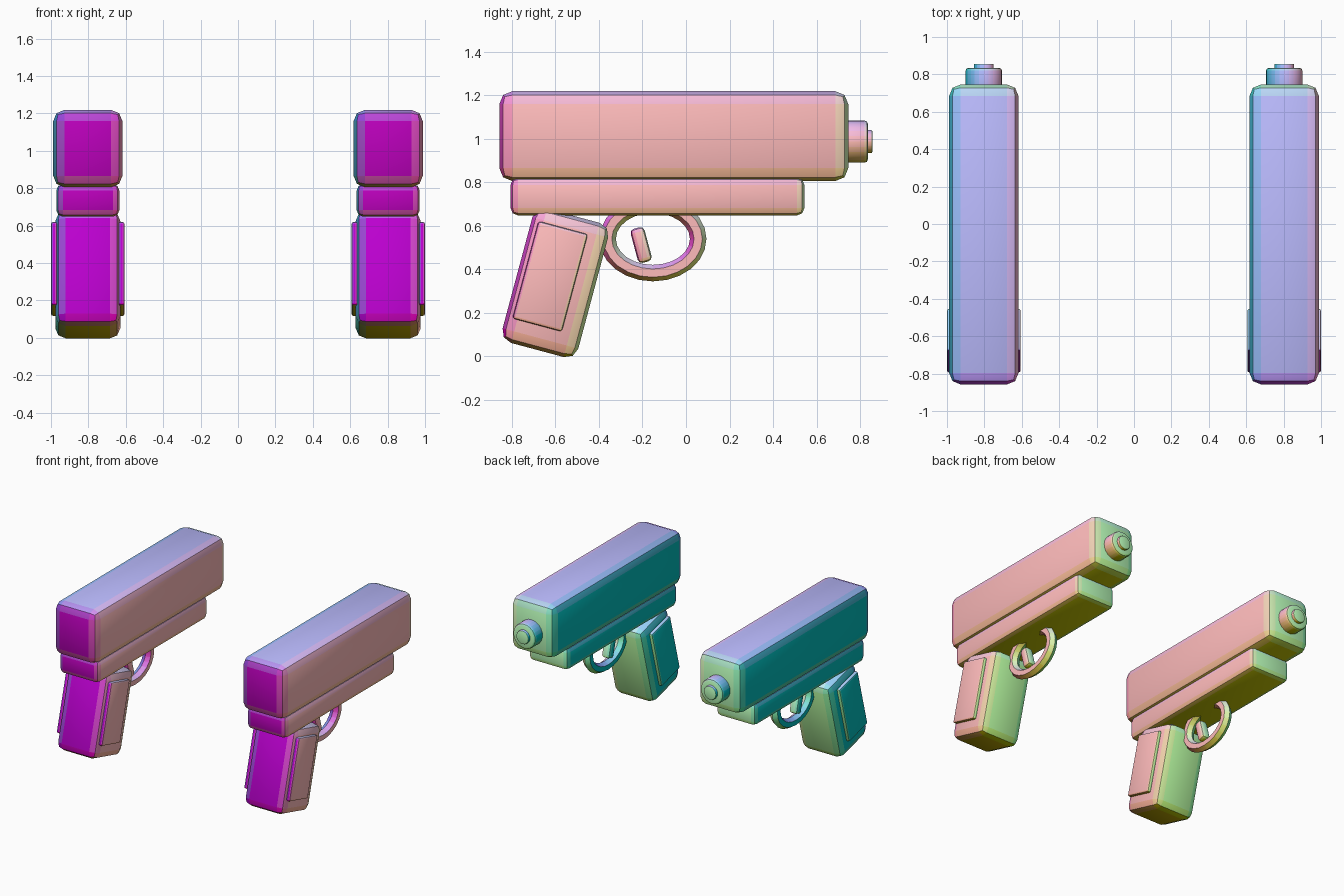
import bpy, bmesh
from math import radians, cos, sin, tau
from mathutils import Matrix

if "Cube" in bpy.data.objects:
    bpy.data.objects.remove(bpy.data.objects["Cube"])

CX = 0.803  # sideways offset of each pistol


def facing_material(n):
    """Colour that follows the direction a face points (x, y, z as red, green, blue)."""
    key = tuple(round(c * 8) for c in n)
    name = "facing_%d_%d_%d" % key
    mat = bpy.data.materials.get(name)
    if mat is None:
        mat = bpy.data.materials.new(name)
        mat.diffuse_color = (*(0.5 + k / 16 for k in key), 1)
        mat.use_nodes = True
        mat.node_tree.nodes["Principled BSDF"].inputs["Base Color"].default_value = mat.diffuse_color
    return mat


def finish(name, bm, bevel=0.0):
    """Bevel the part, then make it for the right pistol and mirrored for the left."""
    bmesh.ops.recalc_face_normals(bm, faces=bm.faces)
    if bevel:
        sharp = [e for e in bm.edges if e.calc_face_angle(0) > radians(40)]
        bmesh.ops.bevel(bm, geom=sharp, offset=bevel, offset_type='OFFSET',
                        segments=2, profile=0.5, affect='EDGES', clamp_overlap=True)
    for label in ("right", "left"):
        if label == "left":
            bmesh.ops.scale(bm, vec=(-1, 1, 1), verts=bm.verts)
            bmesh.ops.reverse_faces(bm, faces=bm.faces)
        bm.normal_update()
        mesh = bpy.data.meshes.new(name + "_" + label)
        slots = {}
        for f in bm.faces:
            f.smooth = True
            mat = facing_material(f.normal)
            if mat.name not in slots:
                slots[mat.name] = len(slots)
                mesh.materials.append(mat)
            f.material_index = slots[mat.name]
        for e in bm.edges:
            e.smooth = e.calc_face_angle(0) < radians(31)
        bm.to_mesh(mesh)
        bpy.context.collection.objects.link(bpy.data.objects.new(mesh.name, mesh))
    bm.free()


def box(name, centre, size, tilt=0.0, bevel=0.05):
    bm = bmesh.new()
    m = (Matrix.Translation((CX + centre[0], centre[1], centre[2]))
         @ Matrix.Rotation(radians(tilt), 4, 'X')
         @ Matrix.Diagonal((*size, 1)))
    bmesh.ops.create_cube(bm, size=1, matrix=m)
    finish(name, bm, bevel)


def barrel(name, y0, y1, z, radius, sides, bevel):
    bm = bmesh.new()
    m = (Matrix.Translation((CX, (y0 + y1) / 2, z))
         @ Matrix.Rotation(radians(90), 4, 'X'))
    bmesh.ops.create_cone(bm, cap_ends=True, segments=sides, radius1=radius,
                          radius2=radius, depth=y1 - y0, matrix=m)
    finish(name, bm, bevel)


def oval_ring(name, centre, ry, rz, tube, major=24, minor=6):
    bm = bmesh.new()
    rings = []
    for i in range(major):
        a = tau * i / major
        ring = []
        for j in range(minor):
            b = tau * j / minor
            r = tube * cos(b)
            ring.append(bm.verts.new((CX + tube * sin(b),
                                      centre[0] + (ry + r) * cos(a),
                                      centre[1] + (rz + r) * sin(a))))
        rings.append(ring)
    for i in range(major):
        p, q = rings[i], rings[(i + 1) % major]
        for j in range(minor):
            k = (j + 1) % minor
            bm.faces.new((p[j], q[j], q[k], p[k]))
    finish(name, bm)


# upper slide and lower frame
box("slide", (0, -0.056, 1.012), (0.37, 1.603, 0.413), bevel=0.06)
box("frame", (0, -0.131, 0.735), (0.337, 1.35, 0.175), bevel=0.035)

# raked grip with a raised panel on each side
box("grip", (0, -0.6, 0.338), (0.347, 0.36, 0.638), tilt=-15, bevel=0.055)
for side, label in ((1, "outer"), (-1, "inner")):
    box("grip_panel_" + label, (side * 0.18, -0.624, 0.368),
        (0.034, 0.235, 0.463), tilt=-15, bevel=0.012)

# muzzle and bore plug
barrel("muzzle", 0.70, 0.835, 0.987, 0.097, 24, 0.015)
barrel("bore", 0.78, 0.856, 0.987, 0.053, 16, 0.006)

# trigger and its guard
oval_ring("trigger_guard", (-0.152, 0.54), 0.208, 0.157, 0.038)
box("trigger", (0, -0.206, 0.512), (0.07, 0.066, 0.162), tilt=15, bevel=0.02)
